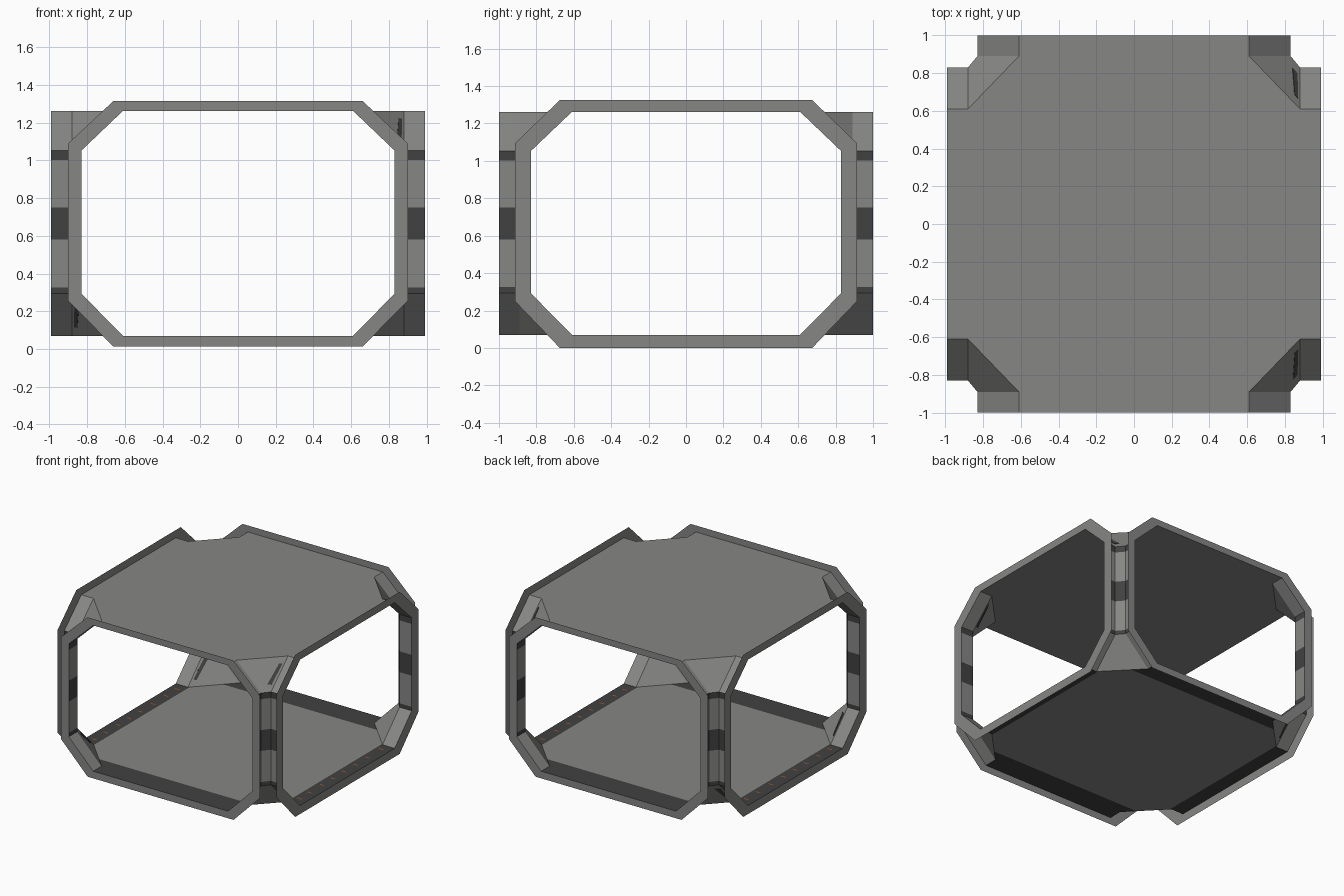
import bpy, bmesh, random
from mathutils import Vector

if "Cube" in bpy.data.objects:
    bpy.data.objects.remove(bpy.data.objects["Cube"])

random.seed(4)


def material(name, rgb):
    m = bpy.data.materials.new(name)
    m.diffuse_color = (*rgb, 1)
    m.use_nodes = True
    m.node_tree.nodes["Principled BSDF"].inputs["Base Color"].default_value = m.diffuse_color
    return m


GREY = material("panel grey", (0.24, 0.24, 0.235))
DARK = material("dark grey", (0.053, 0.053, 0.053))
ORANGE = material("marker orange", (0.35, 0.10, 0.03))
MATS = [GREY, DARK, ORANGE]


def finish(name, bm):
    me = bpy.data.meshes.new(name)
    bm.to_mesh(me)
    bm.free()
    for m in MATS:
        me.materials.append(m)
    ob = bpy.data.objects.new(name, me)
    bpy.context.collection.objects.link(ob)
    return ob


FLOOR, CEIL, LOW, HIGH = 0.07, 1.262, 0.293, 1.052
# Quarter-plan outlines of a corner: at floor/ceiling level and at post level
WIDE = [(0.61, 1.0), (0.61, 0.89), (0.88, 0.61), (0.99, 0.61)]
POST = [(0.83, 1.0), (0.83, 0.89), (0.88, 0.83), (0.99, 0.83)]


# Floor and ceiling sheets: cross-shaped with slanted corners
def deck(name, z, up, edge_strips):
    bm = bmesh.new()
    pts = []
    for sx, sy in ((1, 1), (1, -1), (-1, -1), (-1, 1)):
        quarter = WIDE if sx * sy > 0 else WIDE[::-1]
        pts += [(sx * x, sy * y, z) for x, y in quarter]
    f = bm.faces.new([bm.verts.new(p) for p in pts])
    f.normal_update()
    if (f.normal.z > 0) != up:
        f.normal_flip()
    if edge_strips:
        for axis, d in ((Vector((1, 0, 0)), 0.87), (Vector((0, 1, 0)), 0.8)):
            for s in (-1, 1):
                bmesh.ops.bisect_plane(bm, geom=bm.verts[:] + bm.edges[:] + bm.faces[:],
                                       plane_co=axis * d * s, plane_no=axis)
        for f in bm.faces:
            c = f.calc_center_median()
            f.material_index = int(abs(c.x) > 0.87 or abs(c.y) > 0.8)
    finish(name, bm)


deck("floor", FLOOR, True, True)
deck("ceiling", CEIL, False, False)

# Corner posts: lofted from wide to narrow and back, with dark bands
ROWS = [(FLOOR, WIDE), (LOW, POST), (0.325, POST), (0.58, POST), (0.75, POST),
        (1.003, POST), (HIGH, POST), (CEIL, WIDE)]
DARK_ROWS = (1, 3, 5)
for sx in (-1, 1):
    for sy in (-1, 1):
        bm = bmesh.new()
        grid = [[bm.verts.new((sx * x, sy * y, z)) for x, y in prof] for z, prof in ROWS]
        for r in range(len(ROWS) - 1):
            for i in range(3):
                q = [grid[r][i], grid[r][i + 1], grid[r + 1][i + 1], grid[r + 1][i]]
                f = bm.faces.new(q if sx * sy < 0 else q[::-1])
                f.material_index = int(r in DARK_ROWS)
        bm.normal_update()
        finish("corner_post", bm)

        # Dark slot on the slanted corner panel (upper on right, lower on left)
        z_end, z_post = (CEIL, HIGH) if sx > 0 else (FLOOR, LOW)
        a, b = Vector((0.88, 0.61, z_end)), Vector((0.88, 0.83, z_post))
        c, d = Vector((0.61, 0.89, z_end)), Vector((0.83, 0.89, z_post))

        def on_panel(u, v):
            p = a.lerp(b, v).lerp(c.lerp(d, v), u)
            return Vector((sx * p.x, sy * p.y, p.z))

        bm = bmesh.new()
        corners = [on_panel(u, v) for u, v in ((0.05, 0.2), (0.13, 0.2), (0.4, 0.78), (0.15, 0.78))]
        n = (corners[1] - corners[0]).cross(corners[3] - corners[0]).normalized() * 0.003
        lo = [bm.verts.new(p - n) for p in corners]
        hi = [bm.verts.new(p + n) for p in corners]
        bm.faces.new(lo[::-1])
        bm.faces.new(hi)
        for i in range(4):
            j = (i + 1) % 4
            bm.faces.new((lo[i], lo[j], hi[j], hi[i]))
        for f in bm.faces:
            f.material_index = 1
        finish("corner_slot", bm)


# Flat octagonal flanges around the four openings
def octagon(w, wt, z0, z1, z2, z3):
    return [(wt, z0), (w, z1), (w, z2), (wt, z3), (-wt, z3), (-w, z2), (-w, z1), (-wt, z0)]


def flange(name, outer, place, flip):
    inner = octagon(0.83, 0.61, FLOOR, LOW, HIGH, CEIL)
    bm = bmesh.new()
    o = [bm.verts.new(place(*p)) for p in outer]
    n = [bm.verts.new(place(*p)) for p in inner]
    for i in range(8):
        j = (i + 1) % 8
        q = [o[i], o[j], n[j], n[i]]
        bm.faces.new(q[::-1] if flip else q)
    bm.normal_update()
    finish(name, bm)


FRONT = octagon(0.90, 0.66, 0.012, 0.255, 1.09, 1.315)
SIDE = octagon(0.915, 0.675, 0.0, 0.25, 1.093, 1.325)
for s, fb, lr in ((-1, "front", "left"), (1, "back", "right")):
    flange(fb + "_flange", FRONT, lambda u, z: (u, s * 1.0, z), s > 0)
    flange(lr + "_flange", SIDE, lambda u, z: (s * 0.99, u, z), s < 0)

# Small orange markers along the left and right floor edges
bm = bmesh.new()
for s in (-1, 1):
    for k in range(8):
        y = -0.53 + k * 0.15 + random.uniform(-0.02, 0.02)
        x = s * 0.92
        f = bm.faces.new([bm.verts.new((x + dx, y + dy, FLOOR + 0.003)) for dx, dy in
                          ((-0.02, -0.006), (0.02, -0.006), (0.02, 0.006), (-0.02, 0.006))])
        f.material_index = 2
bm.normal_update()
finish("floor_markers", bm)
